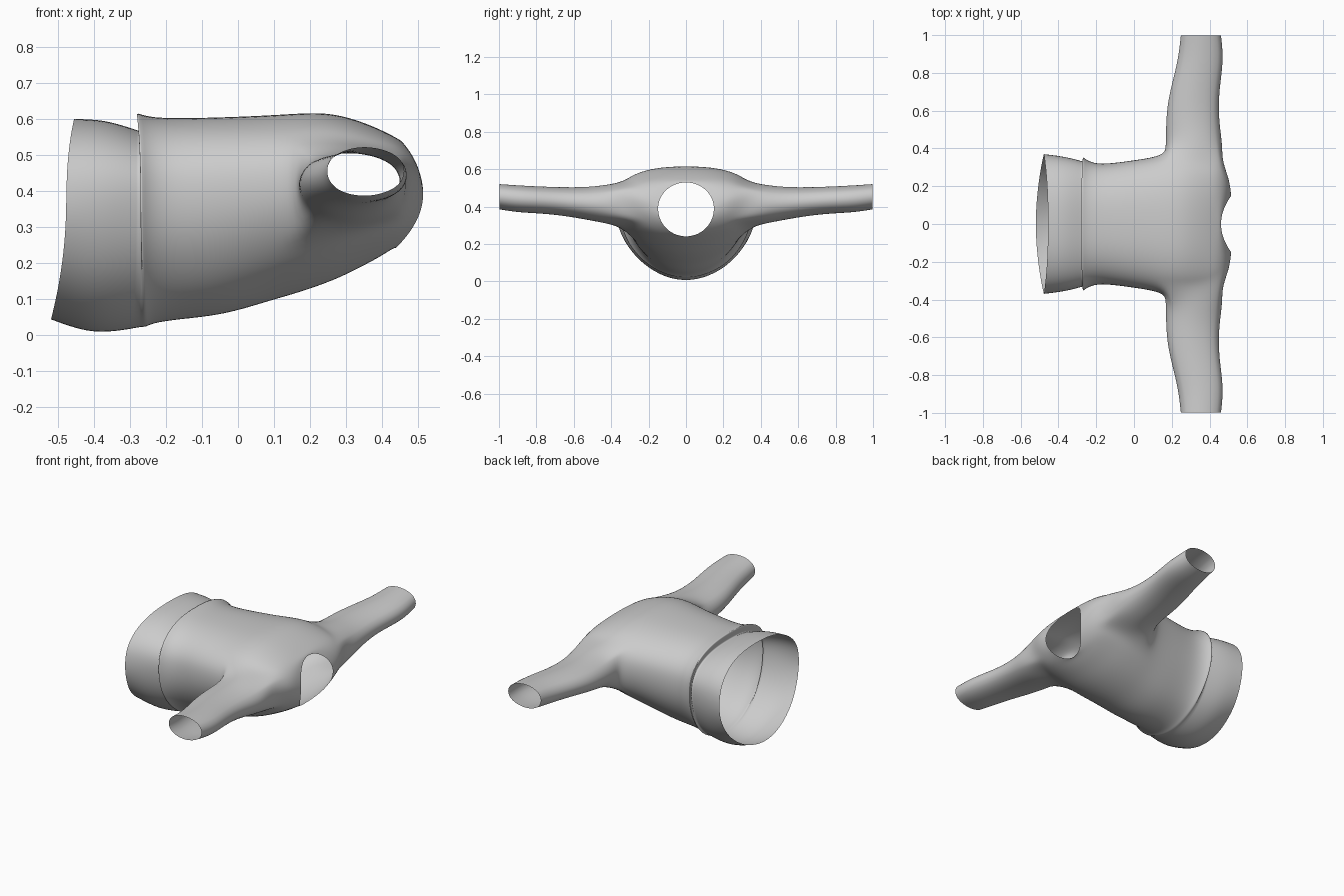
import bpy, bmesh, math

if "Cube" in bpy.data.objects:
    bpy.data.objects.remove(bpy.data.objects["Cube"])

N = 32                      # points around the torso
HEM_RINGS = 4               # rings that make up the waistband
ARM_A, ARM_B = 9, 13        # torso rings that bound the armhole
ARM_HALF = 3                # armhole half height, in segments

# Torso sections: x at top, side, bottom | half width | z top, widest, bottom
RINGS = [
    (-.455, -.477, -.520, .372, .600, .36, .040),
    (-.380, -.390, -.420, .362, .598, .37, .003),
    (-.320, -.325, -.340, .348, .582, .38, .006),
    (-.268, -.268, -.275, .332, .564, .38, .018),
    (-.284, -.272, -.255, .358, .618, .38, .020),
    (-.250, -.245, -.235, .335, .605, .38, .030),
    (-.180, -.180, -.170, .315, .601, .38, .040),
    (-.040, -.040, -.040, .333, .604, .40, .052),
    (.080, .080, .080, .350, .609, .41, .090),
    (.170, .165, .170, .372, .615, .42, .115),
    (.245, .250, .270, .382, .617, .42, .150),
    (.315, .325, .345, .380, .602, .42, .188),
    (.385, .400, .395, .365, .575, .43, .215),
    (.430, .468, .425, .330, .552, .44, .235),
    (.455, .507, .435, .235, .538, .43, .240),
    (.460, .515, .438, .150, .530, .39, .240),
]

# Sleeve sections: y | x min, x max | z min, z max
SLEEVE = [
    (.42, .165, .470, .305, .520),
    (.52, .166, .455, .325, .508),
    (.62, .172, .449, .343, .506),
    (.72, .192, .455, .356, .508),
    (.82, .218, .469, .363, .512),
    (.91, .236, .472, .368, .517),
    (.998, .245, .462, .383, .523),
]


def spow(v, p):
    return math.copysign(abs(v) ** p, v)


def torso_point(i, j):
    xt, xs, xb, w, zt, zm, zb = RINGS[i]
    t = 2 * math.pi * j / N
    c, s = math.cos(t), math.sin(t)
    neck = i >= len(RINGS) - 2
    n = 2.0 if neck else (2.45 if s > 0 else 1.95)
    c2, s2 = spow(c, 2 / n), spow(s, 2 / n)
    z = zm + s2 * ((zt - zm) if s > 0 else (zm - zb))
    x = xs + ((xt if s > 0 else xb) - xs) * s * s
    # soft vertical drape folds on the lower half of the cloth
    fold = 0 if neck else .010 * math.sin(7 * t + .5 * i) * max(0, -s)
    return (x, c2 * w * (1 + fold), z)


bm = bmesh.new()
crease = bm.edges.layers.float.new("crease_edge")

# Waistband, body and neck opening as one loft, leaving armholes open
grid = [[bm.verts.new(torso_point(i, j)) for j in range(N)]
        for i in range(len(RINGS))]


def in_armhole(i, j):
    if not ARM_A <= i < ARM_B:
        return False
    right = j < ARM_HALF or j >= N - ARM_HALF
    left = abs(j + .5 - N / 2) < ARM_HALF
    return right or left


for i in range(len(RINGS) - 1):
    for j in range(N):
        if not in_armhole(i, j):
            k = (j + 1) % N
            bm.faces.new((grid[i][j], grid[i][k], grid[i + 1][k], grid[i + 1][j]))

# Seam where the waistband tucks under the body
for i, value in ((HEM_RINGS - 1, .7), (HEM_RINGS, .4)):
    for j in range(N):
        e = bm.edges.get((grid[i][j], grid[i][(j + 1) % N]))
        e[crease] = value

# Sleeves grown out of each armhole edge
for side, mid in ((1, 0), (-1, N // 2)):
    cols = [(mid + d) % N for d in range(-ARM_HALF, ARM_HALF + 1)]
    loop = [grid[ARM_A][j] for j in cols]
    loop += [grid[i][cols[-1]] for i in range(ARM_A + 1, ARM_B)]
    loop += [grid[ARM_B][j] for j in reversed(cols)]
    loop += [grid[i][cols[0]] for i in range(ARM_B - 1, ARM_A, -1)]
    angles = [math.atan2((v.co.z - .41) / .13, (v.co.x - .317) / .15) for v in loop]
    prev = loop
    for y, x0, x1, z0, z1 in SLEEVE:
        cur = []
        for a in angles:
            x = (x0 + x1) / 2 + (x1 - x0) / 2 * math.cos(a)
            z = (z0 + z1) / 2 + (z1 - z0) / 2 * math.sin(a)
            cur.append(bm.verts.new((x, side * y, z)))
        for a in range(len(cur)):
            b = (a + 1) % len(cur)
            bm.faces.new((prev[a], prev[b], cur[b], cur[a]))
        prev = cur

bmesh.ops.recalc_face_normals(bm, faces=bm.faces)
for f in bm.faces:
    f.smooth = True
mesh = bpy.data.meshes.new("long_sleeved_sweater")
bm.to_mesh(mesh)
bm.free()
sweater = bpy.data.objects.new("long_sleeved_sweater", mesh)
bpy.context.collection.objects.link(sweater)

# Smooth cloth surface
sub = sweater.modifiers.new("smooth_cloth", 'SUBSURF')
sub.levels = sub.render_levels = 2
